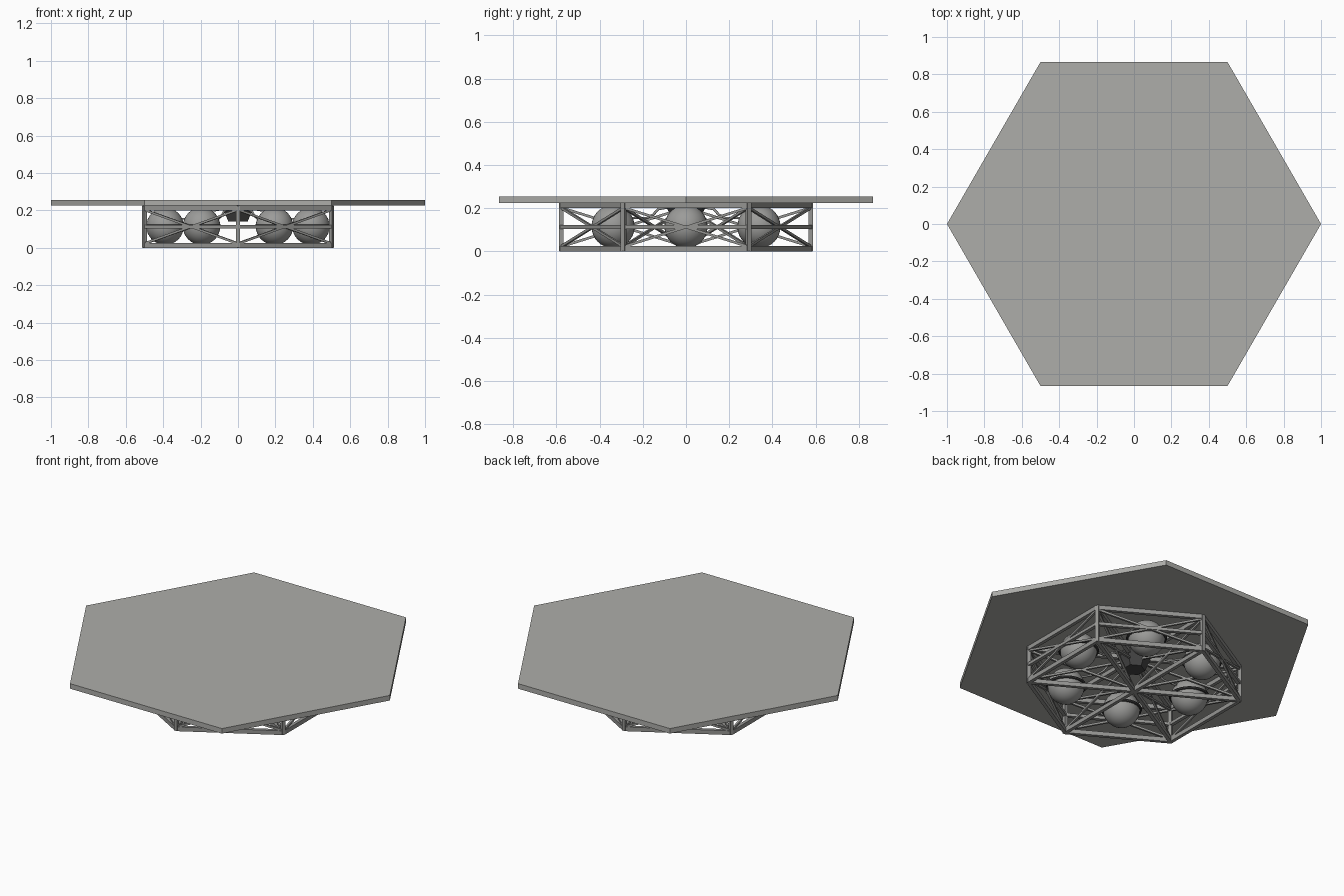
import bpy, math
from mathutils import Vector

if "Cube" in bpy.data.objects:
    bpy.data.objects.remove(bpy.data.objects["Cube"])


def material(name, c):
    m = bpy.data.materials.new(name)
    m.diffuse_color = (c[0], c[1], c[2], 1)
    m.use_nodes = True
    m.node_tree.nodes["Principled BSDF"].inputs["Base Color"].default_value = m.diffuse_color
    return m


PLATE = material("pale grey panel", (0.42, 0.42, 0.40))
METAL = material("frame grey", (0.30, 0.30, 0.29))
TANK = material("tank grey", (0.33, 0.33, 0.32))
DARK = material("dark grey", (0.06, 0.06, 0.06))


def finish(name, mat, smooth=False):
    o = bpy.context.object
    o.name = name
    o.data.materials.append(mat)
    if smooth:
        bpy.ops.object.shade_smooth_by_angle()
    return o


def beam(name, a, b, w, h):
    # rectangular bar between two points, h measured upward
    a, b = Vector(a), Vector(b)
    d = b - a
    bpy.ops.mesh.primitive_cube_add(size=1, location=(a + b) / 2)
    o = finish(name, METAL)
    o.scale = (d.length, w, h)
    pitch = math.atan2(d.z, math.hypot(d.x, d.y))
    o.rotation_euler = (0, -pitch, math.atan2(d.y, d.x))


def polar(r, deg, z):
    t = math.radians(deg)
    return (r * math.cos(t), r * math.sin(t), z)


# hexagonal deck plate
bpy.ops.mesh.primitive_cylinder_add(vertices=6, radius=1, depth=0.03,
                                    location=(0, 0, 0.24), rotation=(0, 0, math.pi / 6))
finish("deck_plate", PLATE)

# central hub under the deck
bpy.ops.mesh.primitive_cone_add(vertices=6, radius1=0.06, radius2=0.10, depth=0.085,
                                location=(0, 0, 0.183))
finish("center_hub", DARK)

R = 0.577
LOW, MID, HIGH = 0.0125, 0.113, 0.2125
for i in range(6):
    a, b = 30 + 60 * i, 90 + 60 * i
    # corner post
    bpy.ops.mesh.primitive_cube_add(size=1, location=polar(R, a, 0.1125),
                                    rotation=(0, 0, math.radians(a)))
    finish("corner_post", METAL).scale = (0.02, 0.02, 0.223)
    # outer rails
    for z, h in ((LOW, 0.025), (MID, 0.018), (HIGH, 0.025)):
        beam("outer_rail", polar(R, a, z), polar(R, b, z), 0.02, h)
    # outer cross braces
    beam("outer_brace", polar(R, a, LOW + .01), polar(R, b, HIGH - .01), 0.012, 0.012)
    beam("outer_brace", polar(R, a, HIGH - .01), polar(R, b, LOW + .01), 0.012, 0.012)
    # spokes and their braces
    for z in (LOW, HIGH):
        beam("spoke", (0, 0, z), polar(R, a, z), 0.02, 0.024)
    beam("spoke_brace", (0, 0, LOW + .01), polar(R, a, HIGH - .01), 0.012, 0.012)
    beam("spoke_brace", (0, 0, HIGH - .01), polar(R, a, LOW + .01), 0.012, 0.012)

    # spherical tank with its dark belt
    c = polar(0.39, 60 * i, 0.115)
    bpy.ops.mesh.primitive_uv_sphere_add(segments=32, ring_count=16, radius=0.1, location=c)
    finish("tank", TANK, True)
    bpy.ops.mesh.primitive_torus_add(major_segments=32, minor_segments=8,
                                     major_radius=0.103, minor_radius=0.008, location=c)
    finish("tank_belt", DARK, True)

    # feed pipe from tank to deck
    cu = bpy.data.curves.new("feed_pipe", 'CURVE')
    cu.dimensions = '3D'
    cu.bevel_depth = 0.006
    cu.bevel_resolution = 1
    pts = [(0.31, 0.155), (0.21, 0.155), (0.175, 0.17), (0.15, 0.195), (0.09, 0.205)]
    s = cu.splines.new('POLY')
    s.points.add(len(pts) - 1)
    for p, (r, z) in zip(s.points, pts):
        p.co = (*polar(r, 60 * i, z), 1)
    cu.materials.append(METAL)
    bpy.context.collection.objects.link(bpy.data.objects.new("feed_pipe", cu))
